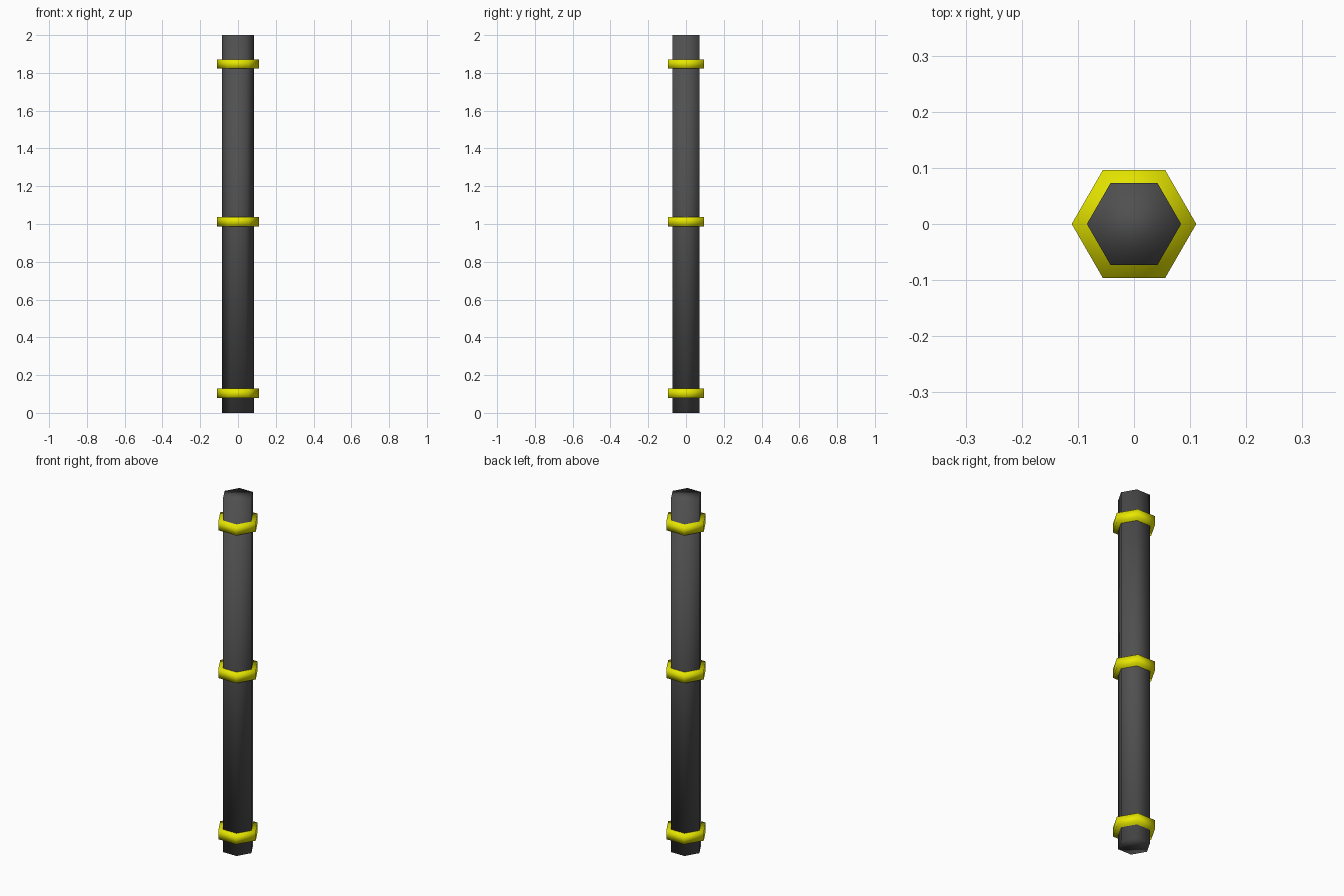
import bpy
import math

if "Cube" in bpy.data.objects:
    bpy.data.objects.remove(bpy.data.objects["Cube"])


def material(name, color):
    mat = bpy.data.materials.new(name)
    mat.diffuse_color = color
    mat.use_nodes = True
    mat.node_tree.nodes["Principled BSDF"].inputs["Base Color"].default_value = mat.diffuse_color
    return mat


def hex_prism(name, radius, z_low, z_high, mat):
    # six-sided prism with corners on the x axis, softly shaded
    bpy.ops.mesh.primitive_cylinder_add(
        vertices=6, radius=radius, depth=z_high - z_low,
        location=(0, 0, (z_low + z_high) / 2), rotation=(0, 0, math.radians(30)))
    obj = bpy.context.object
    obj.name = name
    obj.data.materials.append(mat)
    bpy.ops.object.shade_smooth()
    return obj


dark = material("dark_grey", (0.08, 0.08, 0.08, 1))
yellow = material("yellow", (0.8, 0.8, 0.0, 1))

# Main pole
hex_prism("pole", 0.084, 0.0, 2.0, dark)

# Collars around the pole
for name, z in (("lower_collar", 0.103), ("middle_collar", 1.013), ("upper_collar", 1.847)):
    hex_prism(name, 0.111, z - 0.025, z + 0.025, yellow)
